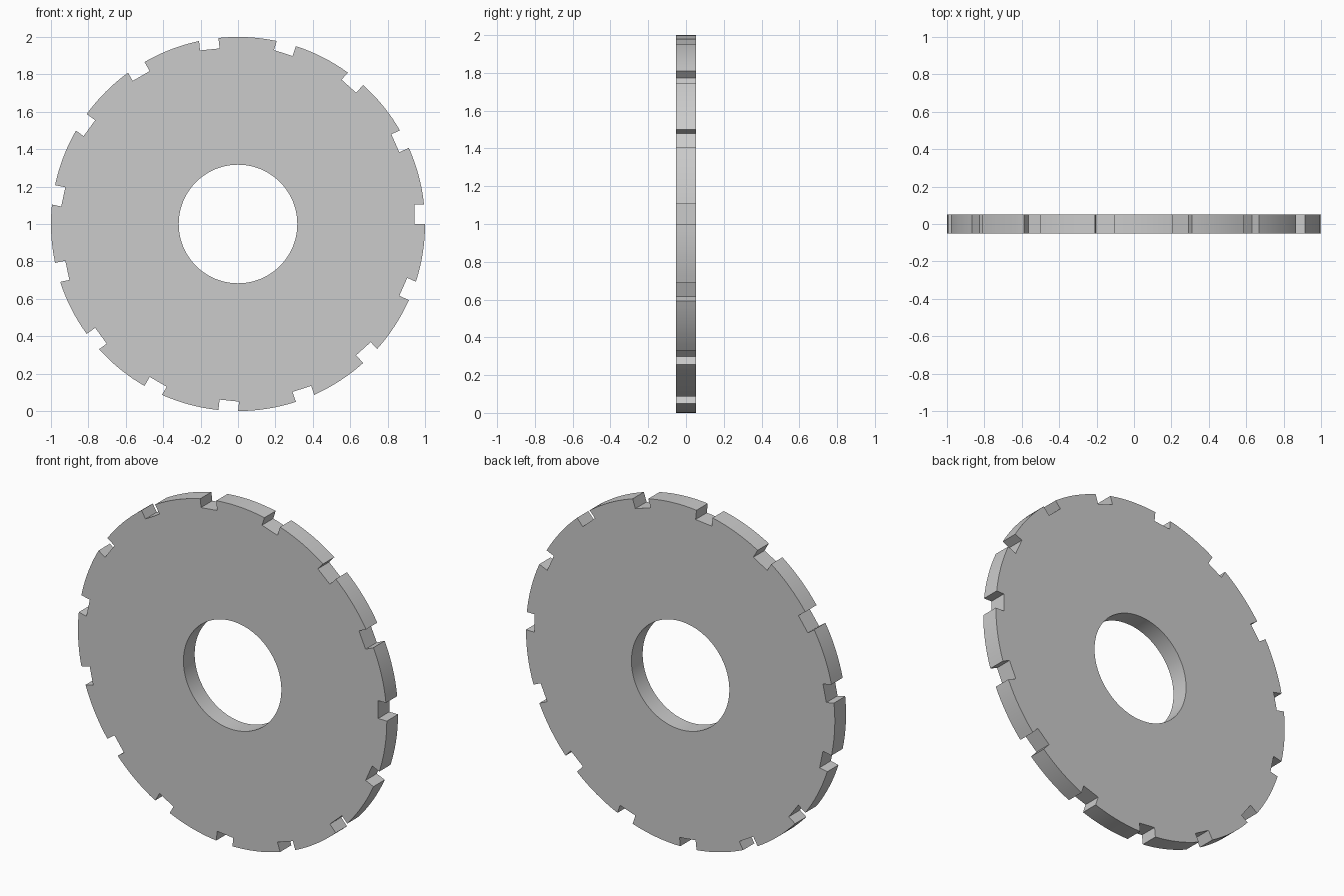
import bpy
import bmesh
from math import cos, sin, asin, pi, radians

if "Cube" in bpy.data.objects:
    bpy.data.objects.remove(bpy.data.objects["Cube"])

R, HOLE, FLOOR, WIDTH, HALF = 1.0, 0.317, 0.944, 0.105, 0.052
NOTCHES, STEPS = 15, 8
PITCH = 2 * pi / NOTCHES


def rotated(x, y, a):
    return (x * cos(a) - y * sin(a), x * sin(a) + y * cos(a))


# Outer outline: a square notch followed by an arc, repeated
outline = []
start = asin(WIDTH / R)
for n in range(NOTCHES):
    a = n * PITCH
    outline.append(rotated(FLOOR, 0, a))
    outline.append(rotated(FLOOR, WIDTH, a))
    for i in range(STEPS + 1):
        outline.append(rotated(R, 0, a + start + (PITCH - start) * i / STEPS))

# Centre hole
hole = [rotated(HOLE, 0, 2 * pi * i / 96) for i in range(96)]

# Filled profile, extruded to the disc thickness
curve = bpy.data.curves.new("notched_disc", 'CURVE')
curve.dimensions = '2D'
curve.fill_mode = 'BOTH'
curve.extrude = HALF
for pts in (outline, hole):
    spline = curve.splines.new('POLY')
    spline.points.add(len(pts) - 1)
    for p, (x, y) in zip(spline.points, pts):
        p.co = (x, y, 0, 1)
    spline.use_cyclic_u = True
disc = bpy.data.objects.new("notched_disc", curve)
bpy.context.collection.objects.link(disc)
disc.rotation_euler = (radians(90), 0, 0)
disc.location = (0, 0, 1)
bpy.context.view_layer.objects.active = disc
disc.select_set(True)
bpy.ops.object.convert(target='MESH')

# Weld the caps to the rim
disc = bpy.context.view_layer.objects.active
bm = bmesh.new()
bm.from_mesh(disc.data)
bmesh.ops.remove_doubles(bm, verts=bm.verts, dist=1e-4)
bmesh.ops.recalc_face_normals(bm, faces=bm.faces)
bm.to_mesh(disc.data)
bm.free()
bpy.ops.object.shade_smooth_by_angle(angle=radians(30))
